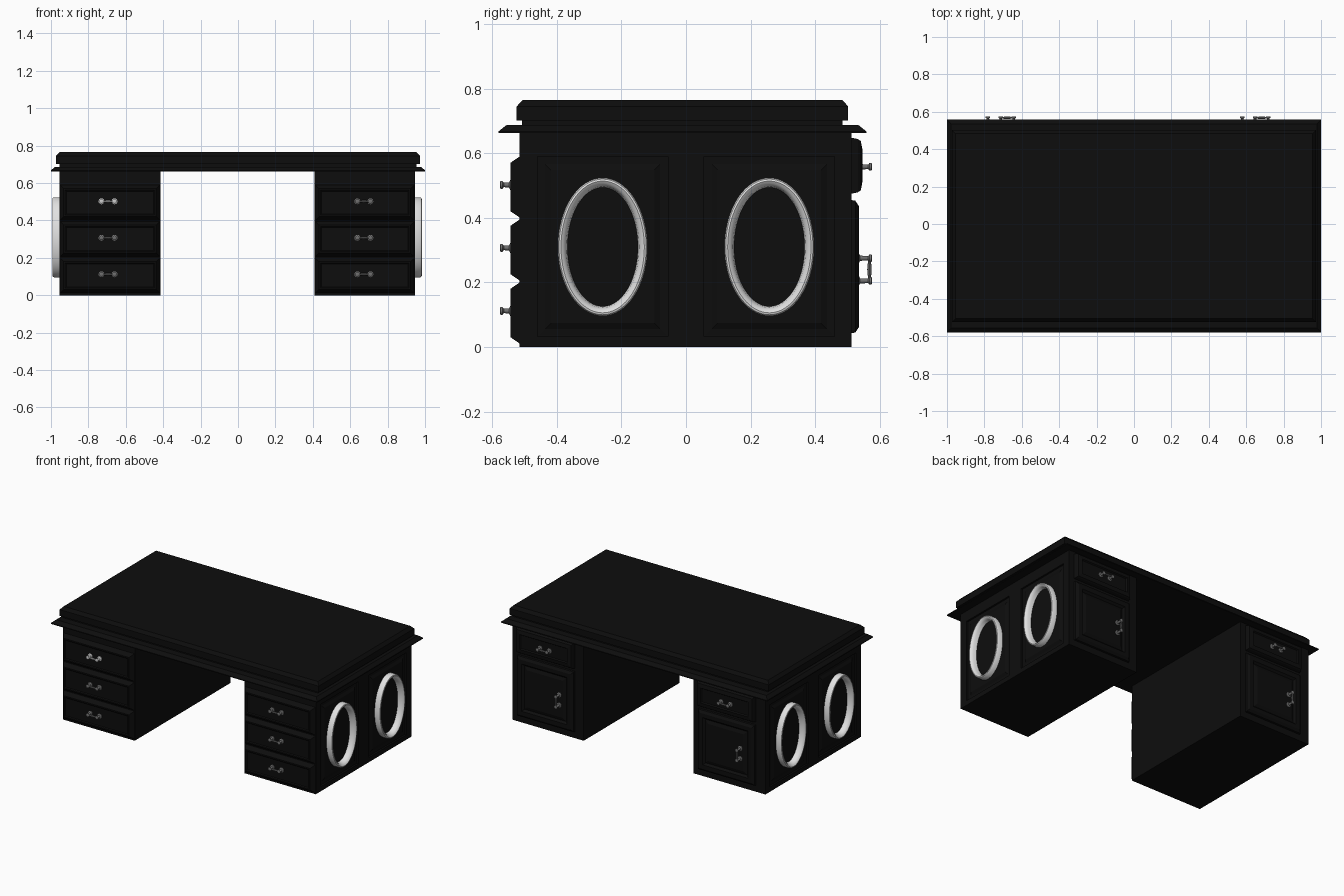
import bpy, bmesh, math
from mathutils import Vector

if "Cube" in bpy.data.objects:
    bpy.data.objects.remove(bpy.data.objects["Cube"])


def mat(name, v):
    m = bpy.data.materials.new(name)
    m.diffuse_color = (v, v, v, 1)
    m.use_nodes = True
    m.node_tree.nodes["Principled BSDF"].inputs["Base Color"].default_value = m.diffuse_color
    return m


BLACK = mat("black lacquer", 0.004)
SILVER = mat("silver ring", 0.75)
STEEL = mat("dark steel", 0.16)
BRIGHT = mat("bright steel", 0.6)


def finish(name, bm, m, smooth=False):
    bmesh.ops.recalc_face_normals(bm, faces=bm.faces[:])
    me = bpy.data.meshes.new(name)
    bm.to_mesh(me)
    bm.free()
    me.materials.append(m)
    ob = bpy.data.objects.new(name, me)
    bpy.context.collection.objects.link(ob)
    if smooth:
        bpy.context.view_layer.objects.active = ob
        ob.select_set(True)
        bpy.ops.object.shade_smooth_by_angle(angle=math.radians(40))
        ob.select_set(False)
    return ob


def loft(bm, rings, cap=True, closed=False):
    """Skin a list of point loops."""
    vs = [[bm.verts.new(p) for p in r] for r in rings]
    n = len(vs[0])
    pairs = list(zip(vs, vs[1:])) + ([(vs[-1], vs[0])] if closed else [])
    for a, b in pairs:
        for i in range(n):
            j = (i + 1) % n
            bm.faces.new((a[i], a[j], b[j], b[i]))
    if cap:
        bm.faces.new(vs[0])
        bm.faces.new(vs[-1])


def box(name, x0, x1, y0, y1, z0, z1):
    bm = bmesh.new()
    loft(bm, [[(x0, y0, z), (x1, y0, z), (x1, y1, z), (x0, y1, z)] for z in (z0, z1)])
    return finish(name, bm, BLACK)


# wall frames: u along the wall, z up, d outwards
def front(u, z, d): return (u, -0.515 - d, z)
def back(u, z, d): return (u, 0.512 + d, z)
def right(u, z, d): return (0.945 + d, u, z)
def left(u, z, d): return (-0.955 - d, u, z)


def panel(name, wall, u0, u1, z0, z1, steps):
    """Moulded panel: steps are (inset, height) pairs."""
    bm = bmesh.new()
    loft(bm, [[wall(u0 + i, z0 + i, d), wall(u1 - i, z0 + i, d),
               wall(u1 - i, z1 - i, d), wall(u0 + i, z1 - i, d)] for i, d in steps])
    return finish(name, bm, BLACK)


def handle(name, wall, u, z, base, m, vertical=False, out=0.032):
    """Two turned posts on rosettes with a bar between them."""
    bm = bmesh.new()

    def P(a, b, d):
        return wall(u + b, z + a, d) if vertical else wall(u + a, z + b, d)
    n = 12
    half = 0.035
    for s in (-half, half):
        prof = [(0.016, base), (0.016, base + 0.005), (0.008, base + 0.009),
                (0.007, base + out - 0.012), (0.012, base + out - 0.008),
                (0.012, base + out - 0.002), (0.008, base + out)]
        loft(bm, [[P(s + r * math.cos(t * 2 * math.pi / n), r * math.sin(t * 2 * math.pi / n), d)
                   for t in range(n)] for r, d in prof])
    # bar, thicker in the middle
    bar = [(-half, 0.005), (-0.022, 0.005), (0, 0.007), (0.022, 0.005), (half, 0.005)]
    loft(bm, [[P(a, r * math.cos(t * math.pi / 4), base + out - 0.008 + r * math.sin(t * math.pi / 4))
               for t in range(8)] for a, r in bar])
    finish(name, bm, m, True)


def oval(name, wall, u, z):
    """Oval ring, high at its outer rim and sloping inwards."""
    bm = bmesh.new()
    prof = [(0, -0.01), (0, 0.029), (-0.004, 0.036), (-0.010, 0.038), (-0.018, 0.033),
            (-0.026, 0.02), (-0.031, -0.01)]
    n = 64
    rings = []
    for r, d in prof:
        rings.append([wall(u + (0.139 + r) * math.cos(2 * math.pi * k / n),
                           z + (0.214 + r) * math.sin(2 * math.pi * k / n), d) for k in range(n)])
    loft(bm, rings, cap=False, closed=True)
    finish(name, bm, SILVER, True)


# desk top: stacked moulding profile (half x, half y, z)
bm = bmesh.new()
cy = -0.011
prof = [(1.0, 0.569, 0.662), (1.0, 0.569, 0.668), (0.978, 0.545, 0.687), (0.955, 0.496, 0.687),
        (0.955, 0.496, 0.702), (0.973, 0.513, 0.702), (0.973, 0.513, 0.745), (0.955, 0.495, 0.765)]
loft(bm, [[(-a, cy - b, z), (a, cy - b, z), (a, cy + b, z), (-a, cy + b, z)] for a, b, z in prof])
finish("desk_top", bm, BLACK)

REC = 0.012  # depth of the side panel recess
for side, x0, x1, wall, hx in (("left", -0.955, -0.415, left, -0.695),
                               ("right", 0.41, 0.945, right, 0.673)):
    # pedestal core and side frame
    c0, c1 = (x0 + REC, x1) if side == "left" else (x0, x1 - REC)
    f0, f1 = (x0, x0 + REC) if side == "left" else (x1 - REC, x1)
    box(side + "_pedestal", c0, c1, -0.515, 0.512, 0, 0.664)
    for i, (y0, y1) in enumerate(((-0.515, -0.46), (-0.056, 0.056), (0.46, 0.512))):
        box(f"{side}_stile_{i}", f0, f1, y0, y1, 0, 0.664)
    for i, (y0, y1) in enumerate(((-0.46, -0.056), (0.056, 0.46))):
        box(f"{side}_low_rail_{i}", f0, f1, y0, y1, 0, 0.032)
        box(f"{side}_top_rail_{i}", f0, f1, y0, y1, 0.59, 0.664)
        # side panel with oval ring
        panel(f"{side}_side_panel_{i}", wall, y0 + 0.006, y1 - 0.006, 0.038, 0.584,
              [(0, -REC), (0.018, -REC + 0.001), (0.036, -0.002)])
        oval(f"{side}_oval_ring_{i}", wall, (y0 + y1) / 2, 0.31)
    # three front drawers
    for i, zc in enumerate((0.108, 0.303, 0.498)):
        panel(f"{side}_front_drawer_{i}", front, x0 + 0.003, x1 - 0.003, zc - 0.097, zc + 0.092,
              [(0, 0), (0.02, 0.029), (0.028, 0.029), (0.034, 0.024)])
        handle(f"{side}_front_handle_{i}", front, hx, zc + 0.004, 0.024,
               BRIGHT if side == "left" and i == 2 else STEEL, out=0.037)
    # back drawer and door
    d0, d1 = (-0.885, -0.455) if side == "left" else (0.475, 0.905)
    panel(side + "_back_drawer", back, d0, d1, 0.475, 0.648,
          [(0, 0), (0.004, 0.02), (0.01, 0.029), (0.036, 0.034), (0.042, 0.026)])
    panel(side + "_back_door", back, d0, d1, 0.043, 0.455,
          [(0, 0), (0.002, 0.012), (0.018, 0.023), (0.045, 0.023), (0.058, 0.010), (0.08, 0.018)])
    handle(side + "_back_drawer_handle", back, (d0 + d1) / 2 - 0.008, 0.558, 0.026, STEEL, out=0.038)
    handle(side + "_door_handle", back, d0 + 0.104, 0.24, 0.018, STEEL, True, out=0.046)
